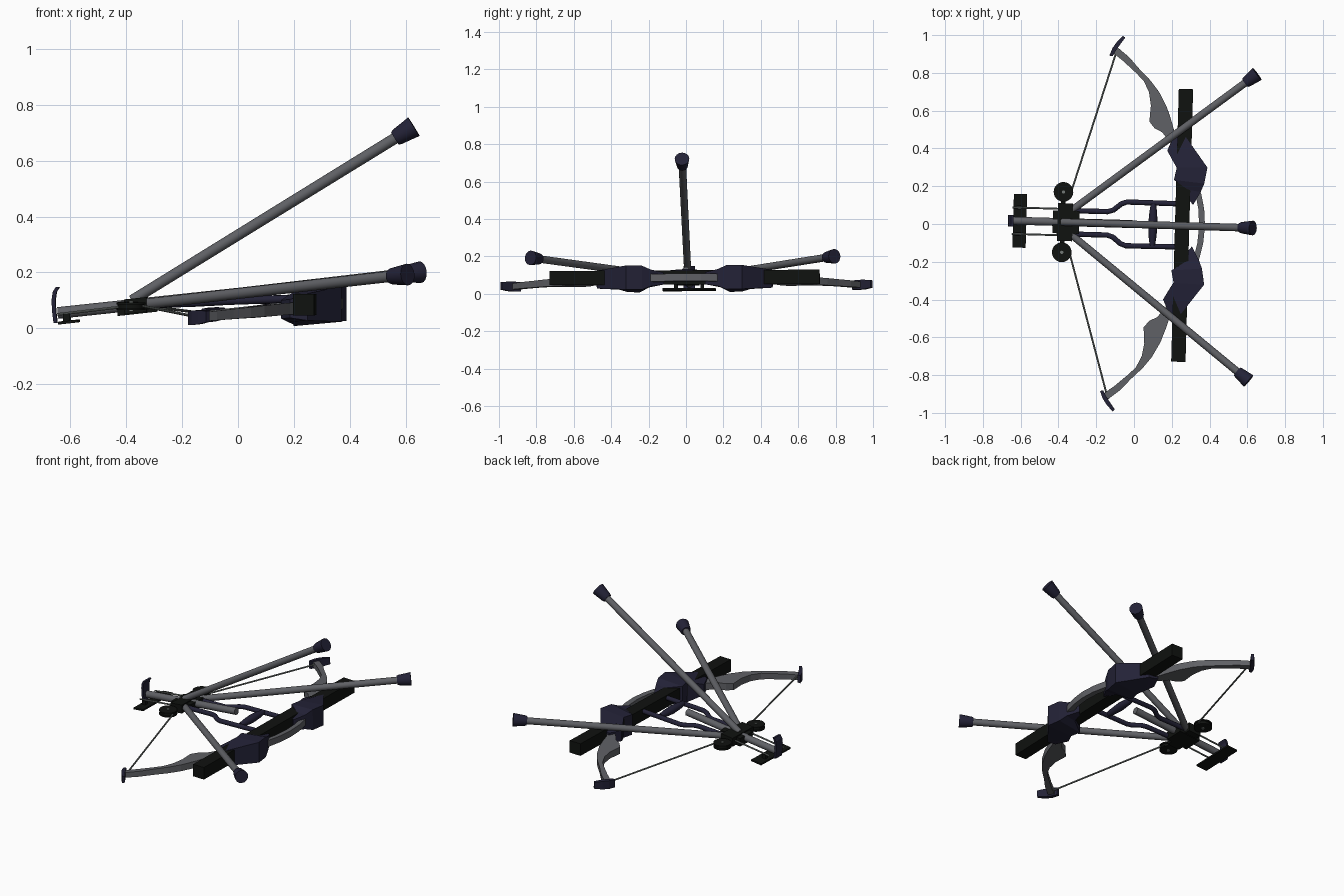
import bpy, bmesh, math
from mathutils import Vector, Matrix

if "Cube" in bpy.data.objects:
    bpy.data.objects.remove(bpy.data.objects["Cube"])

# Whole model is turned a little about z and rolled slightly
TURN = Matrix.Rotation(math.radians(-1.6), 4, 'Z') @ Matrix.Rotation(math.radians(0.3), 4, 'X')


def material(name, rgb):
    m = bpy.data.materials.new(name)
    m.diffuse_color = (*rgb, 1)
    m.use_nodes = True
    m.node_tree.nodes["Principled BSDF"].inputs["Base Color"].default_value = m.diffuse_color
    return m


GREY = material("grey metal", (0.115, 0.118, 0.13))
NAVY = material("dark navy", (0.017, 0.016, 0.038))
BLACK = material("black", (0.005, 0.006, 0.005))
PALE = material("pale cord", (0.17, 0.19, 0.18))


def loft(name, rings, mat, smooth=False):
    """Bridge equal rings of points and cap both ends."""
    bm = bmesh.new()
    vs = [[bm.verts.new(p) for p in r] for r in rings]
    n = len(vs[0])
    for a, b in zip(vs, vs[1:]):
        for i in range(n):
            j = (i + 1) % n
            bm.faces.new((a[i], a[j], b[j], b[i]))
    bm.faces.new(vs[0])
    bm.faces.new(vs[-1])
    bmesh.ops.recalc_face_normals(bm, faces=bm.faces[:])
    bm.transform(TURN)
    me = bpy.data.meshes.new(name)
    bm.to_mesh(me)
    bm.free()
    me.materials.append(mat)
    ob = bpy.data.objects.new(name, me)
    bpy.context.collection.objects.link(ob)
    if smooth:
        bpy.ops.object.select_all(action='DESELECT')
        ob.select_set(True)
        bpy.context.view_layer.objects.active = ob
        bpy.ops.object.shade_smooth_by_angle(angle=math.radians(40))
    return ob


def tube(name, pts, radii, mat, sides=16):
    """Round section swept along a path."""
    pts = [Vector(p) for p in pts]
    if not isinstance(radii, (list, tuple)):
        radii = [radii] * len(pts)
    rings = []
    for i, p in enumerate(pts):
        d = (pts[min(i + 1, len(pts) - 1)] - pts[max(i - 1, 0)]).normalized()
        ref = Vector((0, 0, 1)) if abs(d.z) < 0.9 else Vector((1, 0, 0))
        u = d.cross(ref).normalized()
        v = d.cross(u)
        rings.append([p + radii[i] * (math.cos(t) * u + math.sin(t) * v)
                      for t in (2 * math.pi * k / sides for k in range(sides))])
    return loft(name, rings, mat, True)


def box(name, lo, hi, mat, tilt=0.0):
    """Box whose height rises with x by the given slope."""
    cx = (lo[0] + hi[0]) / 2
    rings = []
    for x in (lo[0], hi[0]):
        dz = tilt * (x - cx)
        rings.append([(x, lo[1], lo[2] + dz), (x, hi[1], lo[2] + dz),
                      (x, hi[1], hi[2] + dz), (x, lo[1], hi[2] + dz)])
    return loft(name, rings, mat)


def slab(name, sections, mat, s=1):
    """Loft of upright quads: inner xy, outer xy, half height; z follows the pitch."""
    rings = []
    for (x0, y0), (x1, y1), h in sections:
        za, zb = 0.055 + 0.09 * x0, 0.055 + 0.09 * x1
        rings.append([(x0, s * y0, za - h), (x1, s * y1, zb - h),
                      (x1, s * y1, zb + h), (x0, s * y0, za + h)])
    return loft(name, rings, mat)


# Central tube, side rods and rear fittings
tube("main_tube", [(-0.645, 0, 0.055), (-0.01, 0, 0.123)], 0.021, GREY)
loft("rear_hook", [[(x, -0.03, z), (x + 0.014, -0.03, z), (x + 0.014, 0.03, z), (x, 0.03, z)]
                   for x, z in ((-0.66, 0.02), (-0.665, 0.06), (-0.667, 0.10),
                                (-0.663, 0.13), (-0.652, 0.148))], NAVY)
box("rear_plate", (-0.64, -0.142, 0.018), (-0.57, 0.142, 0.028), BLACK, 0.11)

# Hub block where the legs meet
box("hub_block", (-0.405, -0.10, 0.055), (-0.325, 0.10, 0.108), BLACK, 0.11)
box("hub_collar", (-0.43, -0.06, 0.052), (-0.29, 0.06, 0.102), BLACK, 0.11)

# Three legs with flared feet
legs = {"left_leg": ((-0.35, 0.05, 0.085), (0.63, 0.813, 0.197)),
        "right_leg": ((-0.35, -0.05, 0.085), (0.63, -0.813, 0.197)),
        "upper_leg": ((-0.38, 0, 0.10), (0.63, 0, 0.722))}
for name, (a, b) in legs.items():
    a, b = Vector(a), Vector(b)
    d = (b - a).normalized()
    tube(name, [a, b - 0.06 * d], [0.019, 0.02], GREY)
    tube(name + "_foot", [b - 0.08 * d, b - 0.07 * d, b], [0.026, 0.03, 0.039], NAVY)

# Cross beam and centre of the bow
box("cross_beam", (0.217, -0.722, 0.05), (0.293, 0.722, 0.126), BLACK)
slab("bow_centre", [((0.345 - 0.85 * y * y, y), (0.376 - 0.85 * y * y, y), 0.02)
                    for y in (-0.25, -0.17, -0.09, 0, 0.09, 0.17, 0.25)], GREY)

# Fork crossbar, bulging in the middle
tube("fork_crossbar", [(0.1, -0.11, 0.108), (0.1, -0.07, 0.108), (0.1, 0, 0.108),
                       (0.1, 0.07, 0.108), (0.1, 0.11, 0.108)],
     [0.014, 0.02, 0.025, 0.02, 0.014], NAVY, 12)

for side, s in (("left", 1), ("right", -1)):
    # Fork arm from the hub to the beam
    tube(side + "_fork_arm",
         [(-0.34, s * 0.062, 0.085), (-0.14, s * 0.062, 0.092), (-0.11, s * 0.072, 0.094),
          (-0.07, s * 0.105, 0.096), (-0.04, s * 0.116, 0.098), (0.24, s * 0.114, 0.108)],
         0.014, NAVY, 12)

    # Riser block
    slab(side + "_riser",
         [((0.165, 0.395), (0.2, 0.472), 0.033),
          ((0.19, 0.35), (0.262, 0.468), 0.048),
          ((0.218, 0.305), (0.38, 0.31), 0.064),
          ((0.205, 0.24), (0.366, 0.225), 0.064),
          ((0.28, 0.19), (0.348, 0.18), 0.045),
          ((0.285, 0.14), (0.31, 0.11), 0.032)], NAVY, s)

    # Curved limb
    slab(side + "_limb",
         [((0.19, 0.42), (0.225, 0.455), 0.021), ((0.136, 0.49), (0.2, 0.495), 0.021),
          ((0.095, 0.51), (0.19, 0.53), 0.021), ((0.066, 0.545), (0.18, 0.56), 0.021),
          ((0.072, 0.63), (0.158, 0.62), 0.021), ((0.06, 0.70), (0.115, 0.70), 0.02),
          ((0.03, 0.76), (0.068, 0.76), 0.019), ((-0.017, 0.805), (0.007, 0.82), 0.018),
          ((-0.08, 0.86), (-0.05, 0.882), 0.017), ((-0.14, 0.905), (-0.11, 0.93), 0.016)],
         GREY, s)

    # Limb tip plate
    slab(side + "_limb_tip",
         [((-0.155, 0.888), (-0.138, 0.885), 0.024), ((-0.14, 0.928), (-0.12, 0.918), 0.026),
          ((-0.118, 0.96), (-0.1, 0.948), 0.025), ((-0.086, 0.995), (-0.074, 0.985), 0.02)],
         NAVY, s)

    # Wheel with raised rim and pale pin
    c = (-0.378, s * 0.16)
    tube(side + "_wheel", [(*c, 0.07), (*c, 0.09)], 0.045, BLACK, 24)
    for part, z in (("lower", 0.066), ("upper", 0.086)):
        tube(f"{side}_wheel_{part}_rim", [(*c, z), (*c, z + 0.008)], 0.052, BLACK, 24)
    tube(side + "_wheel_pin", [(*c, 0.062), (*c, 0.098)], 0.009, PALE, 10)
    box(side + "_wheel_arm", (-0.39, min(s * 0.09, s * 0.14), 0.07),
        (-0.365, max(s * 0.09, s * 0.14), 0.086), BLACK)

    # Bow string and rear rod
    tube(side + "_string", [(-0.118, s * 0.91, 0.045), (-0.333, s * 0.175, 0.08)],
         0.005, PALE, 8)
    tube(side + "_rear_rod", [(-0.645, s * 0.07, 0.05), (-0.39, s * 0.07, 0.08)],
         0.005, PALE, 8)
    # Bracket tying the rod to the rear plate
    box(side + "_rod_bracket", (-0.625, s * 0.07 - 0.01, 0.022),
        (-0.6, s * 0.07 + 0.01, 0.054), BLACK)
